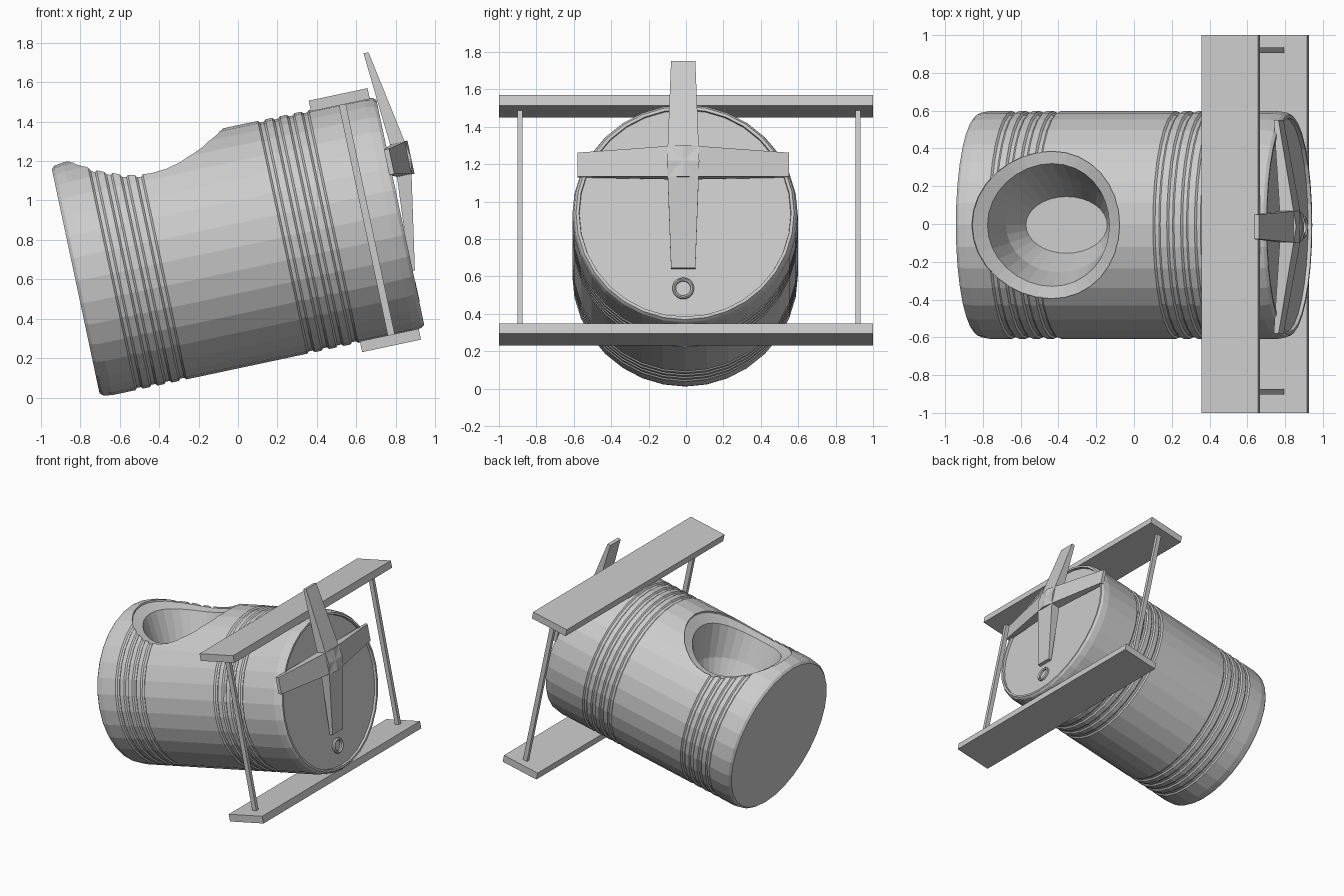
import bpy, bmesh, math
from mathutils import Matrix, Vector

if "Cube" in bpy.data.objects:
    bpy.data.objects.remove(bpy.data.objects["Cube"])

# Everything is built along a level x axis, then pitched nose-up
PITCH = Matrix.Translation((0, 0, 0.765)) @ Matrix.Rotation(math.radians(-12), 4, 'Y')
grey = bpy.data.materials.new("light_grey")
grey.diffuse_color = (0.6, 0.6, 0.6, 1)
grey.use_nodes = True
grey.node_tree.nodes["Principled BSDF"].inputs["Base Color"].default_value = grey.diffuse_color


def finish(name, bm):
    bmesh.ops.recalc_face_normals(bm, faces=bm.faces)
    bm.transform(PITCH)
    me = bpy.data.meshes.new(name)
    bm.to_mesh(me)
    bm.free()
    me.materials.append(grey)
    ob = bpy.data.objects.new(name, me)
    bpy.context.collection.objects.link(ob)
    return ob


def loft(name, rings, closed=False):
    """Skin a list of rings; cap the ends or join them into a loop."""
    bm = bmesh.new()
    vs = [[bm.verts.new(p) for p in r] for r in rings]
    n = len(vs[0])
    pairs = list(zip(vs, vs[1:])) + ([(vs[-1], vs[0])] if closed else [])
    for a, b in pairs:
        for i in range(n):
            j = (i + 1) % n
            bm.faces.new((a[i], a[j], b[j], b[i]))
    if not closed:
        bm.faces.new(vs[0])
        bm.faces.new(vs[-1])
    return finish(name, bm)


def lathe(name, profile, sides, y=0, z=0, closed=False):
    ang = [2 * math.pi * i / sides for i in range(sides)]
    return loft(name, [[(s, y + r * math.cos(a), z + r * math.sin(a)) for a in ang]
                       for s, r in profile], closed)


def box(name, centre, size):
    bm = bmesh.new()
    bmesh.ops.create_cube(bm, size=1)
    bm.transform(Matrix.Translation(centre) @ Matrix.Diagonal((*size, 1)))
    return finish(name, bm)


# Barrel body with two bands of shallow grooves and a recessed nose plate
R = 0.603
profile = [(-0.841, 0.58), (-0.825, 0.595), (-0.78, R)]
for start in (-0.64, 0.25):
    for k in range(4):
        s = start + 0.075 * k
        profile += [(s - 0.02, R), (s - 0.01, R - 0.01), (s + 0.01, R - 0.01), (s + 0.02, R)]
profile += [(0.78, R), (0.825, 0.595), (0.841, 0.583), (0.841, 0.567), (0.822, 0.565)]
barrel = lathe("barrel", profile, 32, y=-0.005)

# Cockpit bowl cut: the rim follows the barrel, the bowl narrows to an oval floor
def oval(rx, ry, height):
    pts = []
    for i in range(32):
        a = 2 * math.pi * i / 32
        y = ry * math.sin(a)
        pts.append((-0.35 + rx * math.cos(a), y - 0.005, height(y)))
    return pts


def skin(drop):
    return lambda y: math.sqrt(R * R - y * y) - drop


cutter = loft("cockpit_cutter", [
    oval(0.40, 0.39, lambda y: 0.8),
    oval(0.40, 0.39, skin(0.015)),
    oval(0.33, 0.325, skin(0.07)),
    oval(0.29, 0.25, lambda y: 0.25),
    oval(0.22, 0.15, lambda y: 0.07)])
cutter.hide_render = True
cutter.hide_viewport = True
cut = barrel.modifiers.new("cockpit", 'BOOLEAN')
cut.operation = 'DIFFERENCE'
cut.solver = 'EXACT'
cut.object = cutter

# Wings and struts
for name, z in (("upper_wing", 0.622), ("lower_wing", -0.625)):
    box(name, (0.657, 0, z), (0.305, 2.0, 0.056))
for name, y in (("left_strut", -0.888), ("right_strut", 0.92)):
    box(name, (0.667, y, 0), (0.036, 0.028, 1.2))

# Four-bladed propeller: two crossed, swept-back bars
for name, turn in (("propeller_vertical", 0), ("propeller_horizontal", 90)):
    rings = []
    for d, w, back, front in ((-0.565, 0.065, 0.826, 0.852), (0, 0.086, 0.868, 0.952),
                              (0.565, 0.065, 0.826, 0.852)):
        rings.append([(back, -w, d), (front, -w, d), (front, w, d), (back, w, d)])
    spin = Matrix.Translation((0, -0.015, 0.262)) @ Matrix.Rotation(math.radians(turn), 4, 'X')
    loft(name, [[spin @ Vector(p) for p in r] for r in rings])

# Bung ring on the nose plate
lathe("bung_ring", [(0.815, 0.058), (0.835, 0.058), (0.843, 0.05), (0.835, 0.04), (0.815, 0.04)],
      20, y=-0.015, z=-0.41, closed=True)
